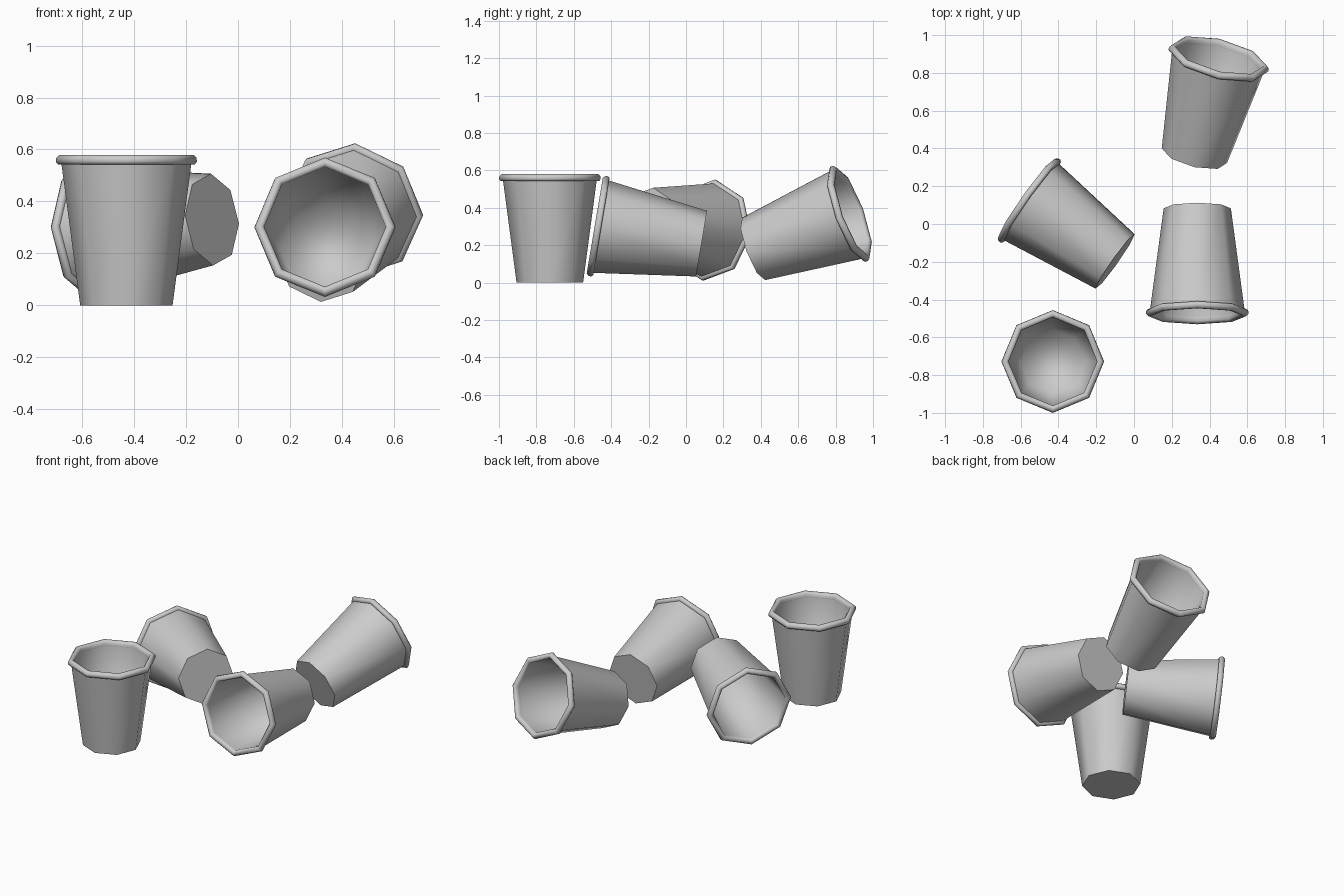
import bpy, bmesh, math
from mathutils import Vector, Matrix

if "Cube" in bpy.data.objects:
    bpy.data.objects.remove(bpy.data.objects["Cube"])

SIDES = 8
# (radius, height) from the base, up the outside, round the rolled lip, down the inside
PROFILE = [(0.178, 0.0), (0.25, 0.543), (0.264, 0.543), (0.272, 0.553), (0.270, 0.568),
           (0.259, 0.579), (0.243, 0.578), (0.234, 0.566), (0.234, 0.545), (0.170, 0.012)]
SHARP_RINGS = (0, 1, 8)


def cup_mesh():
    bm = bmesh.new()
    rings = [[bm.verts.new((r * math.cos(math.tau * i / SIDES),
                            r * math.sin(math.tau * i / SIDES), z))
              for i in range(SIDES)] for r, z in PROFILE]
    # walls and rolled lip
    for a, b in zip(rings, rings[1:]):
        for i in range(SIDES):
            j = (i + 1) % SIDES
            bm.faces.new((a[i], a[j], b[j], b[i])).smooth = True
    # outside base and inside floor
    bm.faces.new(rings[0][::-1])
    bm.faces.new(rings[-1]).smooth = True
    for k in SHARP_RINGS:
        for i in range(SIDES):
            bm.edges.get((rings[k][i], rings[k][(i + 1) % SIDES])).smooth = False
    mesh = bpy.data.meshes.new("paper_cup")
    bm.to_mesh(mesh)
    bm.free()
    return mesh


def place_cup(name, mesh, base, mouth, roll):
    # local z runs from the base centre to the mouth, local y stays upward
    axis = (Vector(mouth) - Vector(base)).normalized()
    side = Vector((0, 0, 1)).cross(axis)
    side = side.normalized() if side.length > 0.01 else Vector((1, 0, 0))
    up = axis.cross(side)
    rot = Matrix((side, up, axis)).transposed().to_4x4()
    obj = bpy.data.objects.new(name, mesh)
    obj.matrix_world = Matrix.Translation(base) @ rot @ Matrix.Rotation(math.radians(roll), 4, 'Z')
    bpy.context.collection.objects.link(obj)


cup = cup_mesh()
place_cup("upright_cup", cup, (-0.43, -0.728, 0), (-0.43, -0.728, 0.56), 0)
place_cup("front_lying_cup", cup, (0.335, 0.083, 0.208), (0.335, -0.48, 0.303), 0)
place_cup("left_lying_cup", cup, (-0.10, -0.198, 0.33), (-0.555, 0.125, 0.28), 5)
place_cup("back_tilted_cup", cup, (0.32, 0.362, 0.18), (0.45, 0.88, 0.37), 5)
